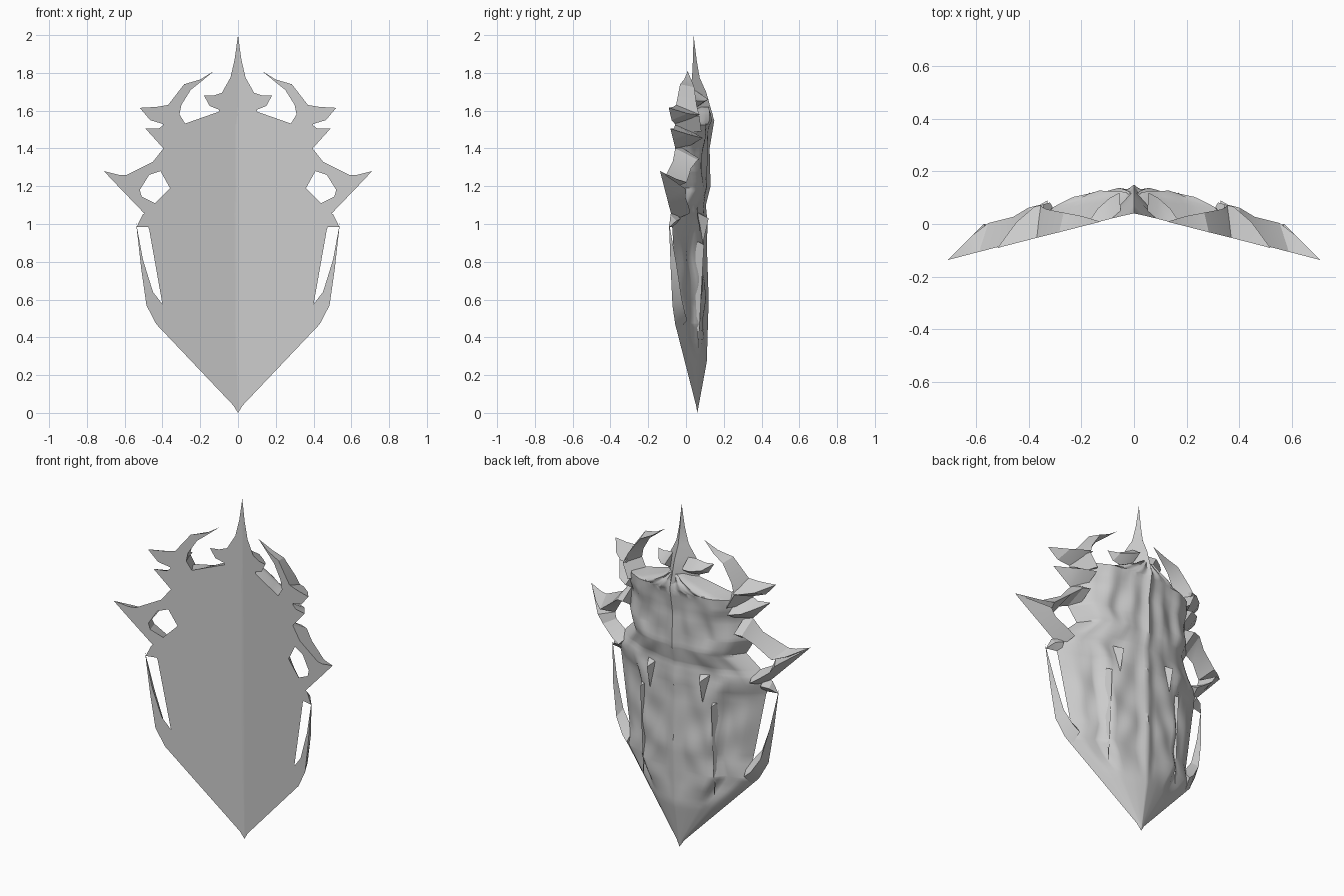
import bpy, bmesh, math

cube = bpy.data.objects.get("Cube")
if cube:
    bpy.data.objects.remove(cube)

metal = bpy.data.materials.new("plain_grey")
metal.use_nodes = True
GREY = (0.6, 0.6, 0.6, 1)
metal.diffuse_color = GREY
metal.node_tree.nodes["Principled BSDF"].inputs["Base Color"].default_value = GREY


def lerp(table, t):
    """Piecewise linear lookup in (key, value) pairs."""
    for (a, va), (b, vb) in zip(table, table[1:]):
        if t <= b:
            return va + (vb - va) * max(0, t - a) / (b - a)
    return table[-1][1]


def front(x, z):
    """The shallow V that all front faces lie on."""
    return 0.06 - 0.01 * z - 0.26 * abs(x)


def finish(name, bm, angle):
    bmesh.ops.remove_doubles(bm, verts=bm.verts, dist=0.0005)
    bmesh.ops.recalc_face_normals(bm, faces=bm.faces)
    mesh = bpy.data.meshes.new(name)
    bm.to_mesh(mesh)
    bm.free()
    mesh.materials.append(metal)
    ob = bpy.data.objects.new(name, mesh)
    bpy.context.collection.objects.link(ob)
    bpy.ops.object.select_all(action='DESELECT')
    ob.select_set(True)
    bpy.context.view_layer.objects.active = ob
    bpy.ops.object.shade_smooth_by_angle(angle=math.radians(angle))
    return ob


def rib(name, rail_a, rail_b, heights, mirrored=True):
    """Ridged spike between two rails of (x, z), flat in front, crested behind."""
    for side in ((1, -1) if mirrored else (1,)):
        bm = bmesh.new()
        rings = []
        for (ax, az), (bx, bz), h in zip(rail_a, rail_b, heights):
            mx, mz = (ax + bx) / 2, (az + bz) / 2
            pts = ((ax, front(ax, az), az), (mx, front(mx, mz) + h, mz),
                   (bx, front(bx, bz), bz), (mx, front(mx, mz), mz))
            rings.append([bm.verts.new((side * x, y, z)) for x, y, z in pts])
        for r, s in zip(rings, rings[1:]):
            for i in range(4):
                j = (i + 1) % 4
                bm.faces.new((r[i], r[j], s[j], s[i]))
        bm.faces.new(rings[0])
        bmesh.ops.dissolve_degenerate(bm, edges=bm.edges, dist=0.0005)
        prefix = ("left_" if side > 0 else "right_") if mirrored else ""
        finish(prefix + name, bm, 25)


# Body: half width and spine depth by height
WIDTH = [(0, 0), (0.04, 0.025), (0.47, 0.433), (0.575, 0.40), (0.97, 0.47), (1.05, 0.50),
         (1.11, 0.44), (1.19, 0.36), (1.28, 0.41), (1.4, 0.395), (1.46, 0.41),
         (1.525, 0.39), (1.53, 0.285), (1.595, 0.10), (1.62, 0.05)]
SPINE = [(0, 0.06), (0.27, 0.11), (0.6, 0.12), (0.9, 0.11), (1.0, 0.115), (1.1, 0.105),
         (1.2, 0.13), (1.4, 0.125), (1.55, 0.15), (1.62, 0.12)]
# Fraction of the spine-to-front depth across the half width
LOW = [(0, 1), (0.3, 0.9), (0.6, 0.75), (0.8, 0.5), (1, 0)]
MID = [(0, 1), (0.12, 0.82), (0.28, 0.95), (0.5, 1.1), (0.56, 0.9), (0.62, 0.42),
       (0.85, 0.45), (1, 0)]
HIGH = [(0, 1), (0.1, 0.85), (0.25, 1.0), (0.45, 0.95), (0.6, 1.1), (0.8, 0.85), (1, 0)]


def back(u, x, z):
    a = abs(u)
    low, mid, high = lerp(LOW, a), lerp(MID, a), lerp(HIGH, a)
    if z < 0.7:
        f = low + (mid - low) * lerp([(0.3, 0), (0.4, 1)], z)
    else:
        f = mid + (high - mid) * lerp([(0.95, 0), (1.08, 1)], z)
    depth = lerp(SPINE, z) - front(0, z)
    # Carved lumps, strongest over the middle and the shoulders
    carve = lerp([(0.3, 0), (0.6, 1), (1.5, 1), (1.6, 0)], z) * a * (1 - a) * 4
    lump = 0.010 * math.sin(z * 21 + a * 5) * math.cos(a * 11 - z * 4)
    return front(x, z) + depth * f + 0.12 * abs(x) * (1 - a) + lump * carve


def make_body():
    bm = bmesh.new()
    levels = sorted({z for z, w in WIDTH} | {i * 0.025 for i in range(1, 64)})
    columns = [i / 24 for i in range(-24, 25)]
    for surface in ("front", "back"):
        rows = []
        for z in levels:
            w = lerp(WIDTH, z)
            row = []
            for u in columns:
                x = u * w
                y = front(x, z) if surface == "front" else back(u, x, z)
                row.append(bm.verts.new((x, y, z)))
            rows.append(row)
        for r, s in zip(rows, rows[1:]):
            for i in range(len(columns) - 1):
                bm.faces.new((r[i], r[i + 1], s[i + 1], s[i]))
    bmesh.ops.remove_doubles(bm, verts=bm.verts, dist=0.0005)
    bmesh.ops.dissolve_degenerate(bm, edges=bm.edges, dist=0.0005)
    bmesh.ops.holes_fill(bm, edges=[e for e in bm.edges if e.is_boundary], sides=0)
    finish("shield_body", bm, 45)


make_body()

# Crown spike and its two side barbs
crown = [(0.10, 1.57), (0.10, 1.62), (0.085, 1.695), (0.04, 1.775), (0.018, 1.87), (0, 2.0)]
rib("crown_spike", crown, [(-x, z) for x, z in crown], [0.10, 0.085, 0.065, 0.03, 0.015, 0], False)
rib("crown_barb", [(0.06, 1.60), (0.10, 1.605), (0.15, 1.625), (0.18, 1.68)],
    [(0.05, 1.72), (0.085, 1.695), (0.13, 1.68), (0.18, 1.68)], [0.09, 0.08, 0.05, 0])

# Upper curling horn with its outward spike
rib("upper_horn",
    [(0.38, 1.48), (0.41, 1.56), (0.37, 1.63), (0.285, 1.74), (0.20, 1.765), (0.127, 1.81)],
    [(0.26, 1.50), (0.31, 1.58), (0.30, 1.63), (0.25, 1.71), (0.20, 1.75), (0.127, 1.81)],
    [0.12, 0.12, 0.10, 0.07, 0.04, 0])
rib("upper_horn_spike", [(0.36, 1.52), (0.39, 1.527), (0.465, 1.55), (0.52, 1.615)],
    [(0.33, 1.64), (0.37, 1.63), (0.43, 1.62), (0.52, 1.615)], [0.12, 0.12, 0.08, 0])

# Short shoulder spike
rib("shoulder_spike", [(0.33, 1.38), (0.395, 1.40), (0.44, 1.45), (0.49, 1.505)],
    [(0.33, 1.53), (0.39, 1.527), (0.42, 1.505), (0.49, 1.505)], [0.13, 0.11, 0.07, 0])

# Large side horn: two arms around an opening
rib("side_horn_lower", [(0.45, 1.02), (0.50, 1.06), (0.57, 1.133), (0.625, 1.19), (0.71, 1.28)],
    [(0.40, 1.09), (0.44, 1.11), (0.51, 1.145), (0.52, 1.18), (0.71, 1.28)],
    [0.08, 0.09, 0.09, 0.10, 0])
rib("side_horn_upper", [(0.36, 1.42), (0.395, 1.40), (0.45, 1.33), (0.59, 1.26), (0.63, 1.26), (0.71, 1.28)],
    [(0.36, 1.27), (0.41, 1.28), (0.47, 1.26), (0.52, 1.18), (0.60, 1.21), (0.71, 1.28)],
    [0.12, 0.12, 0.10, 0.10, 0.07, 0])

# Thin side blades beside the slots, and the small tabs above them
rib("side_blade", [(0.39, 0.43), (0.433, 0.47), (0.485, 0.57), (0.512, 0.76), (0.54, 1.01)],
    [(0.37, 0.55), (0.40, 0.575), (0.45, 0.64), (0.503, 0.81), (0.54, 1.01)],
    [0.05, 0.05, 0.045, 0.03, 0])
rib("side_tab", [(0.45, 0.985), (0.50, 0.985), (0.535, 0.985)],
    [(0.47, 1.07), (0.505, 1.05), (0.535, 0.987)], [0.04, 0.03, 0.005])

# Fangs and long ridges standing on the back
for side, word in ((1, "left"), (-1, "right")):
    bm = bmesh.new()
    for x, z0, z1, y, r in ((0.17, 0.9, 1.06, 0.10, 0.03), (0.23, 0.34, 0.92, 0.075, 0.02)):
        tip = bm.verts.new((side * x, y - 0.01, z0))
        ring = [bm.verts.new((side * (x + r * dx), y + dy, z1 - dz)) for dx, dy, dz in
                ((-1, -0.03, 0), (0, 0.02, 0.03), (1, -0.04, 0))]
        for i in range(3):
            bm.faces.new((ring[i], ring[(i + 1) % 3], tip))
        bm.faces.new(ring)
    finish(word + "_back_fang", bm, 25)
